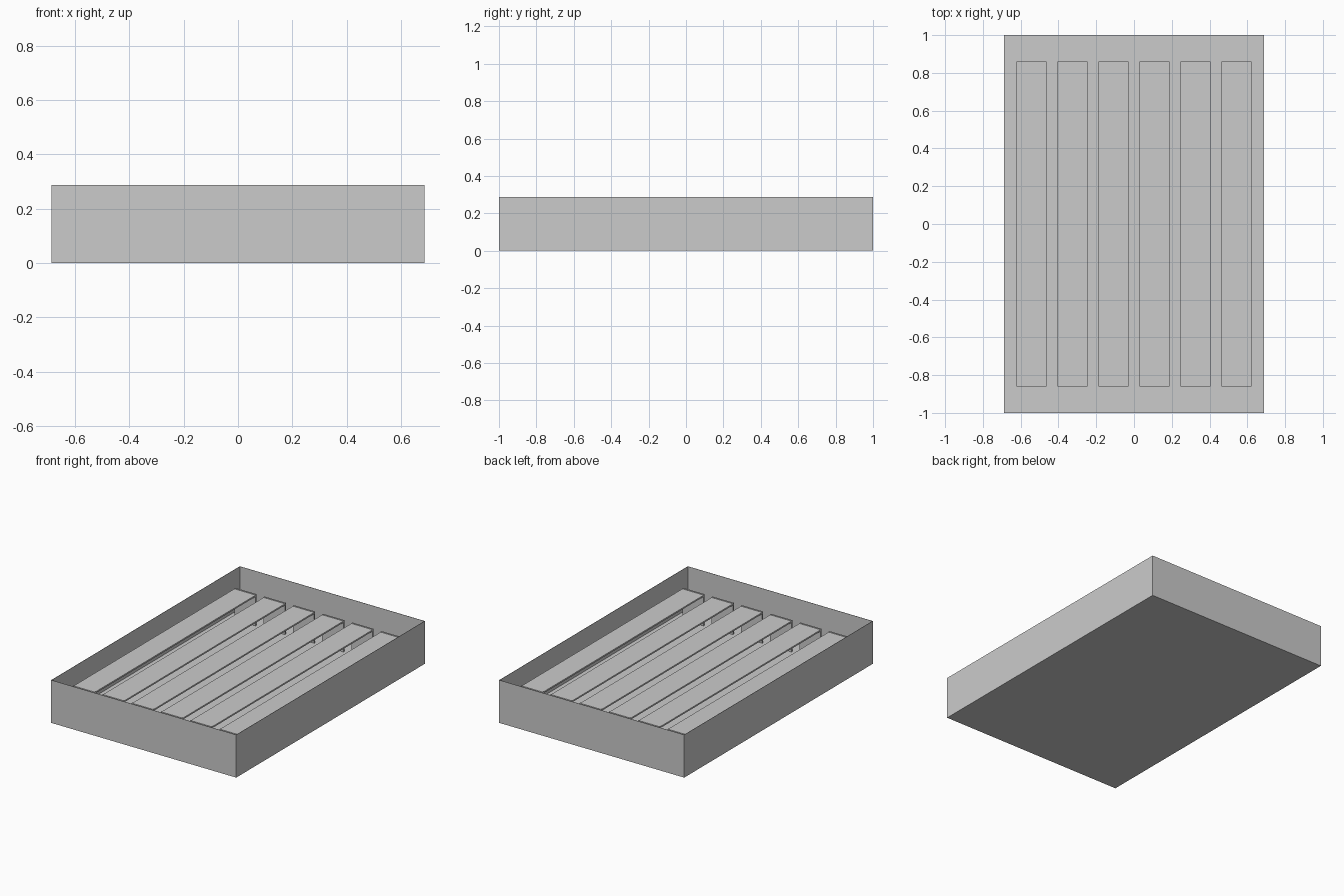
import bpy, bmesh

if "Cube" in bpy.data.objects:
    bpy.data.objects.remove(bpy.data.objects["Cube"])

W, L, H = 0.687, 1.0, 0.287          # half width, half length, height
SLAT_TOP, SLAT_T = 0.21, 0.01
HALF_SLAT, END = 0.079, 0.86


def new_object(name, bm):
    bmesh.ops.recalc_face_normals(bm, faces=bm.faces)
    me = bpy.data.meshes.new(name)
    bm.to_mesh(me)
    bm.free()
    ob = bpy.data.objects.new(name, me)
    bpy.context.collection.objects.link(ob)
    return ob


def add_box(bm, lo, hi):
    res = bmesh.ops.create_cube(bm, size=1)
    for v in res["verts"]:
        for i in range(3):
            v.co[i] = (lo[i] + hi[i]) / 2 + v.co[i] * (hi[i] - lo[i])


# Open-topped sheet tray: floor and four walls
bm = bmesh.new()
add_box(bm, (-W, -L, 0), (W, L, H))
bm.faces.ensure_lookup_table()
top = [f for f in bm.faces if f.calc_center_median().z > H - 0.01]
bmesh.ops.delete(bm, geom=top, context='FACES_ONLY')
tray = new_object("tray", bm)
thick = tray.modifiers.new("thin_wall", 'SOLIDIFY')
thick.thickness = 0.003
thick.offset = -1

# Six lengthwise slats, each a thin board between two end supports
for i in range(6):
    x = (i - 2.5) * 0.2172
    x0, x1 = x - HALF_SLAT, x + HALF_SLAT
    bm = bmesh.new()
    add_box(bm, (x0, -END + 0.01, SLAT_TOP - SLAT_T), (x1, END - 0.01, SLAT_TOP))
    new_object(f"slat_{i + 1}", bm)
    bm = bmesh.new()
    for s in (-1, 1):
        ys = sorted((s * END, s * (END - 0.01)))
        add_box(bm, (x0, ys[0], 0.003), (x1, ys[1], SLAT_TOP + 0.003))
    new_object(f"slat_{i + 1}_end_supports", bm)
